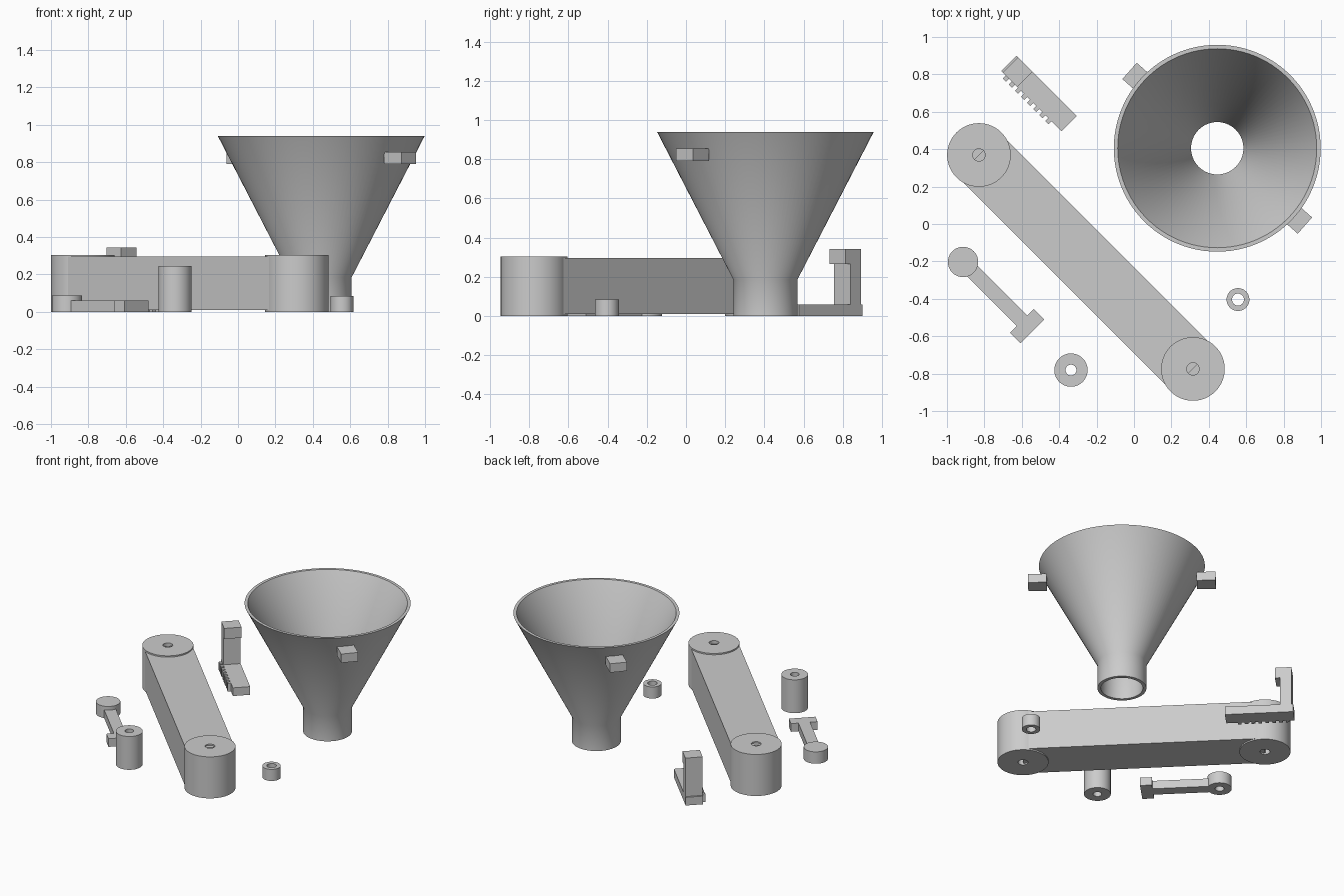
import bpy, bmesh, math
from mathutils import Matrix, Vector

if "Cube" in bpy.data.objects:
    bpy.data.objects.remove(bpy.data.objects["Cube"])

grey = bpy.data.materials.new("plain grey")
grey.diffuse_color = (0.6, 0.6, 0.6, 1)
grey.use_nodes = True
grey.node_tree.nodes["Principled BSDF"].inputs["Base Color"].default_value = grey.diffuse_color


def finish(name, bm, angle=30):
    bmesh.ops.recalc_face_normals(bm, faces=bm.faces[:])
    me = bpy.data.meshes.new(name)
    bm.to_mesh(me)
    bm.free()
    me.materials.append(grey)
    ob = bpy.data.objects.new(name, me)
    bpy.context.collection.objects.link(ob)
    bpy.ops.object.select_all(action='DESELECT')
    ob.select_set(True)
    bpy.context.view_layer.objects.active = ob
    bpy.ops.object.shade_smooth_by_angle(angle=math.radians(angle))
    return ob


def lathe(name, x, y, profile, closed=True, n=80):
    """Revolve (radius, z) points about a vertical axis at x, y."""
    bm = bmesh.new()
    rings = []
    for r, z in profile:
        if r == 0:
            rings.append([bm.verts.new((x, y, z))] * n)
        else:
            rings.append([bm.verts.new((x + r * math.cos(2 * math.pi * i / n),
                                        y + r * math.sin(2 * math.pi * i / n), z))
                          for i in range(n)])
    pairs = list(zip(rings, rings[1:]))
    if closed:
        pairs.append((rings[-1], rings[0]))
    for a, b in pairs:
        for i in range(n):
            j = (i + 1) % n
            bm.faces.new(list(dict.fromkeys((a[i], a[j], b[j], b[i]))))
    return finish(name, bm)


def prism(name, origin, angle, outline, z0, z1):
    """Extrude a (u, v) outline upward, turned by angle about its origin."""
    bm = bmesh.new()
    m = Matrix.Translation((*origin, 0)) @ Matrix.Rotation(math.radians(angle), 4, 'Z')
    face = bm.faces.new([bm.verts.new(m @ Vector((u, v, z0))) for u, v in outline])
    top = bmesh.ops.extrude_face_region(bm, geom=[face])['geom']
    bmesh.ops.translate(bm, vec=(0, 0, z1 - z0),
                        verts=[v for v in top if isinstance(v, bmesh.types.BMVert)])
    return finish(name, bm)


def rect(u0, u1, v0, v1):
    return [(u0, v0), (u1, v0), (u1, v1), (u0, v1)]


# Funnel: hollow cone with a short spout
FX, FY = 0.445, 0.405
lathe("funnel", FX, FY, [(0.163, 0), (0.163, 0.185), (0.553, 0.94),
                         (0.532, 0.94), (0.14, 0.185), (0.14, 0)], n=96)
# Two mounting tabs on opposite sides of the funnel
for side, a in (("front", -41.4), ("back", 138.6)):
    prism("funnel_tab_" + side, (FX, FY), a, rect(0.5, 0.625, -0.058, 0.058), 0.79, 0.855)

# Conveyor: two rollers with blind axle holes, joined by the belt
H, D = 0.305, 0.05
for side, x, y in (("back", -0.829, 0.369), ("front", 0.315, -0.775)):
    lathe("roller_" + side, x, y, [(0, D), (0.033, D), (0.033, 0), (0.17, 0), (0.17, H),
                                   (0.033, H), (0.033, H - D), (0, H - D)], closed=False)
prism("belt", (-0.829, 0.369), -45, rect(0, 1.618, -0.1625, 0.1625), 0.01, 0.295)

# Rack: toothed base with an upright post and an overhanging head
RO = (-0.711, 0.818)
teeth = [(0, 0)]
for i in range(8):
    u = 0.035 + i * 0.046
    teeth += [(u, 0), (u, -0.022), (u + 0.024, -0.022), (u + 0.024, 0)]
teeth += [(0.457, 0), (0.457, 0.117), (0, 0.117)]
prism("rack_base", RO, -45, teeth, 0, 0.06)
prism("rack_post", RO, -45, rect(0.012, 0.088, 0, 0.117), 0.06, 0.265)
prism("rack_head", RO, -45, rect(0.012, 0.122, 0, 0.117), 0.265, 0.343)

# Crank handle: round knob with a blind hole below, arm and crossbar
KO = (-0.914, -0.203)
lathe("crank_knob", *KO, [(0, 0.05), (0.03, 0.05), (0.03, 0), (0.081, 0),
                          (0.081, 0.087), (0, 0.087)], closed=False, n=64)
prism("crank_arm", KO, -45,
      [(0.05, -0.0395), (0.445, -0.0395), (0.445, -0.09), (0.524, -0.09),
       (0.524, 0.09), (0.445, 0.09), (0.445, 0.0395), (0.05, 0.0395)], 0, 0.06)

# Loose spacers with through holes
for name, x, y, r, h, hole in (("tall_spacer", -0.337, -0.781, 0.089, 0.245, 0.029),
                               ("small_spacer", 0.556, -0.404, 0.061, 0.085, 0.032)):
    lathe(name, x, y, [(hole, 0), (r, 0), (r, h), (hole, h)], n=64)
